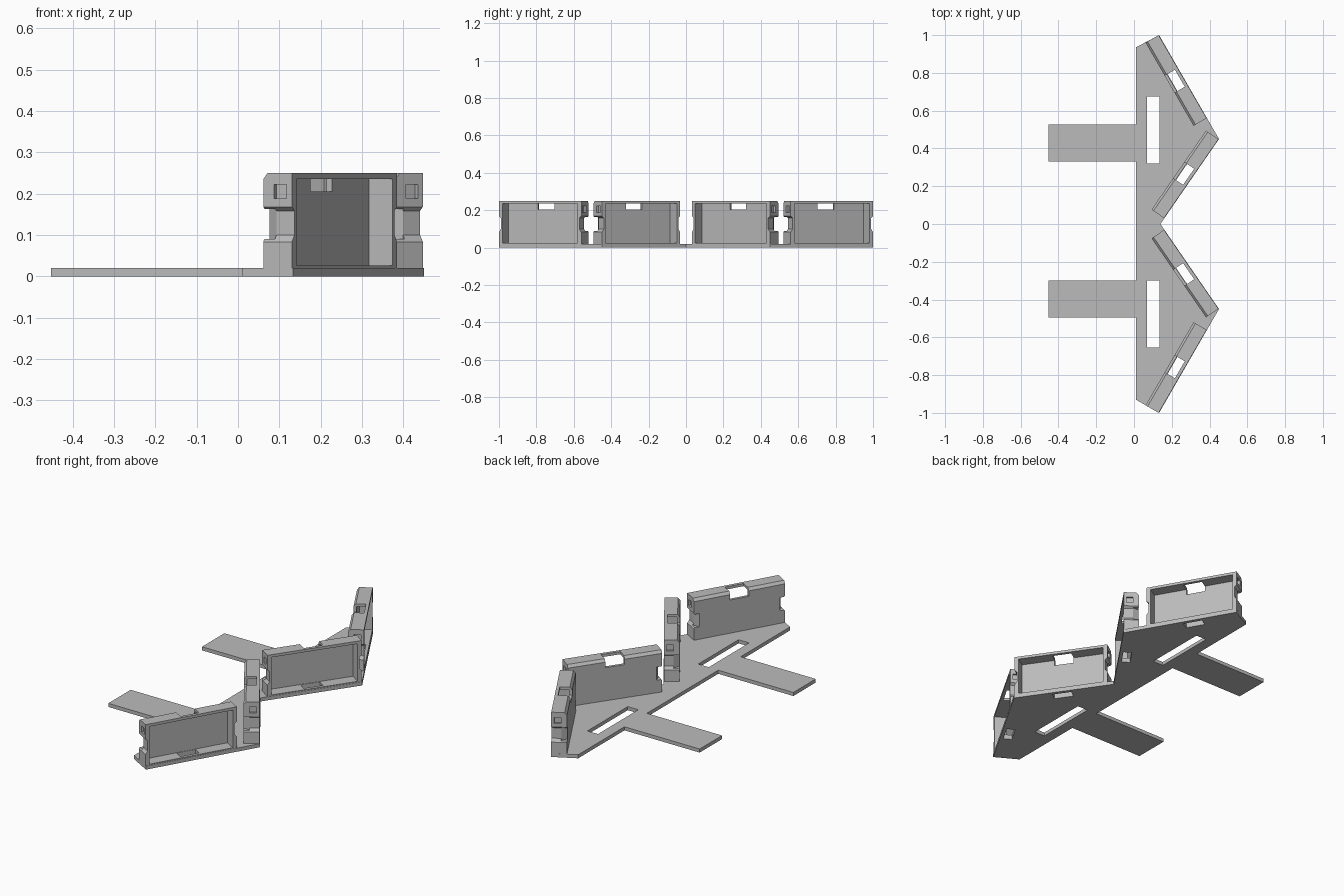
import bpy, bmesh, math
from mathutils import Matrix

if "Cube" in bpy.data.objects:
    bpy.data.objects.remove(bpy.data.objects["Cube"])

grey = bpy.data.materials.new("mid grey")
grey.use_nodes = True
COLOUR = (0.5, 0.5, 0.5, 1)
grey.diffuse_color = COLOUR
grey.node_tree.nodes["Principled BSDF"].inputs["Base Color"].default_value = COLOUR

# Sketch axes (a, b) and extrusion c mapped to x, y, z
PLANES = {
    "xy": lambda a, b, c: (a, b, c),
    "xz": lambda a, b, c: (a, c, b),
    "yz": lambda a, b, c: (c, a, b),
}


def prism(name, plane, points, lo, hi):
    """Extrude a flat outline between lo and hi."""
    bm = bmesh.new()
    place = PLANES[plane]
    face = bm.faces.new([bm.verts.new(place(a, b, lo)) for a, b in points])
    grown = bmesh.ops.extrude_face_region(bm, geom=[face])["geom"]
    verts = [g for g in grown if isinstance(g, bmesh.types.BMVert)]
    origin, end = place(0, 0, lo), place(0, 0, hi)
    bmesh.ops.translate(bm, verts=verts, vec=[e - o for e, o in zip(end, origin)])
    bmesh.ops.recalc_face_normals(bm, faces=bm.faces)
    mesh = bpy.data.meshes.new(name)
    bm.to_mesh(mesh)
    bm.free()
    mesh.materials.append(grey)
    obj = bpy.data.objects.new(name, mesh)
    bpy.context.collection.objects.link(obj)
    return obj


def rect(a0, a1, b0, b1):
    return [(a0, b0), (a1, b0), (a1, b1), (a0, b1)]


def carve(obj, cutters):
    """Subtract the cutters, bake the result and remove them."""
    for cutter in cutters:
        cutter.hide_render = True
        mod = obj.modifiers.new("cut", 'BOOLEAN')
        mod.operation = 'DIFFERENCE'
        mod.solver = 'EXACT'
        mod.object = cutter
    bpy.context.view_layer.update()
    graph = bpy.context.evaluated_depsgraph_get()
    baked = bpy.data.meshes.new_from_object(obj.evaluated_get(graph))
    obj.modifiers.clear()
    obj.data = baked
    for cutter in cutters:
        bpy.data.objects.remove(cutter)


PLATE = 0.02
TOP = 0.25
HALF = 0.254
DEPTH = 0.08
# Middle of each bay's open edge and its turn about z
BAYS = {
    "outer_back_bay": (0.2575, 0.78, 120),
    "inner_back_bay": (0.303, 0.24, 55.4),
    "inner_front_bay": (0.303, -0.24, 124.6),
    "outer_front_bay": (0.2575, -0.78, 60),
}

# Open-faced bay: local x runs along it, local y goes in from the open side
bay = prism("bay", "yz", [(0, PLATE), (DEPTH, PLATE), (DEPTH, 0.235),
                          (0.068, TOP), (0, TOP)], -HALF, HALF)
cutters = [
    prism("cavity", "xz", rect(-0.232, 0.232, 0.026, 0.235), -0.02, 0.065),
    prism("top_notch", "xy", rect(-0.052, 0.052, 0.017, 0.1), 0.205, 0.3),
    prism("floor_hole", "xy", rect(-0.052, 0.052, 0.017, 0.062), 0, 0.05),
]
for s in (-1, 1):
    cutters += [
        # waist in the end wall
        prism("waist", "xz", [(s * 0.27, 0.075), (s * 0.254, 0.083), (s * 0.242, 0.1),
                              (s * 0.242, 0.158), (s * 0.254, 0.168),
                              (s * 0.27, 0.172)], -0.02, 0.1),
        # slanted back corner at the waist
        prism("corner", "xy", [(s * 0.242, 0.05), (s * 0.222, 0.084),
                               (s * 0.27, 0.084), (s * 0.27, 0.05)], 0.09, 0.163),
        # clip socket in the upper block
        prism("socket", "xy", rect(s * 0.242, s * 0.27, 0.015, 0.05), 0.188, 0.222),
    ]
carve(bay, cutters)

placing = {n: Matrix.Translation((x, y, 0)) @ Matrix.Rotation(math.radians(t), 4, 'Z')
           for n, (x, y, t) in BAYS.items()}
for name, matrix in placing.items():
    copy = bpy.data.objects.new(name, bay.data)
    copy.matrix_world = matrix
    bpy.context.collection.objects.link(copy)
bpy.data.objects.remove(bay)

# Zigzag base plate with long slots and a hole under each bay
base = prism("base_plate", "xy", [(0.01, 0.935), (0.133, 1), (0.45, 0.45), (0.14, 0),
                                  (0.45, -0.45), (0.133, -1), (0.01, -0.93)], 0, PLATE)
cutters = [prism("slot", "xy", rect(0.07, 0.135, y, y + 0.355), -0.1, 0.1)
           for y in (0.32, -0.655)]
for matrix in placing.values():
    hole = prism("hole", "xy", rect(-0.052, 0.052, 0.017, 0.062), -0.1, 0.1)
    hole.matrix_world = matrix
    cutters.append(hole)
carve(base, cutters)

# Flat tongues
for name, y in (("back_tongue", 0.33), ("front_tongue", -0.495)):
    prism(name, "xy", rect(-0.453, 0.01, y, y + 0.197), 0, PLATE)
